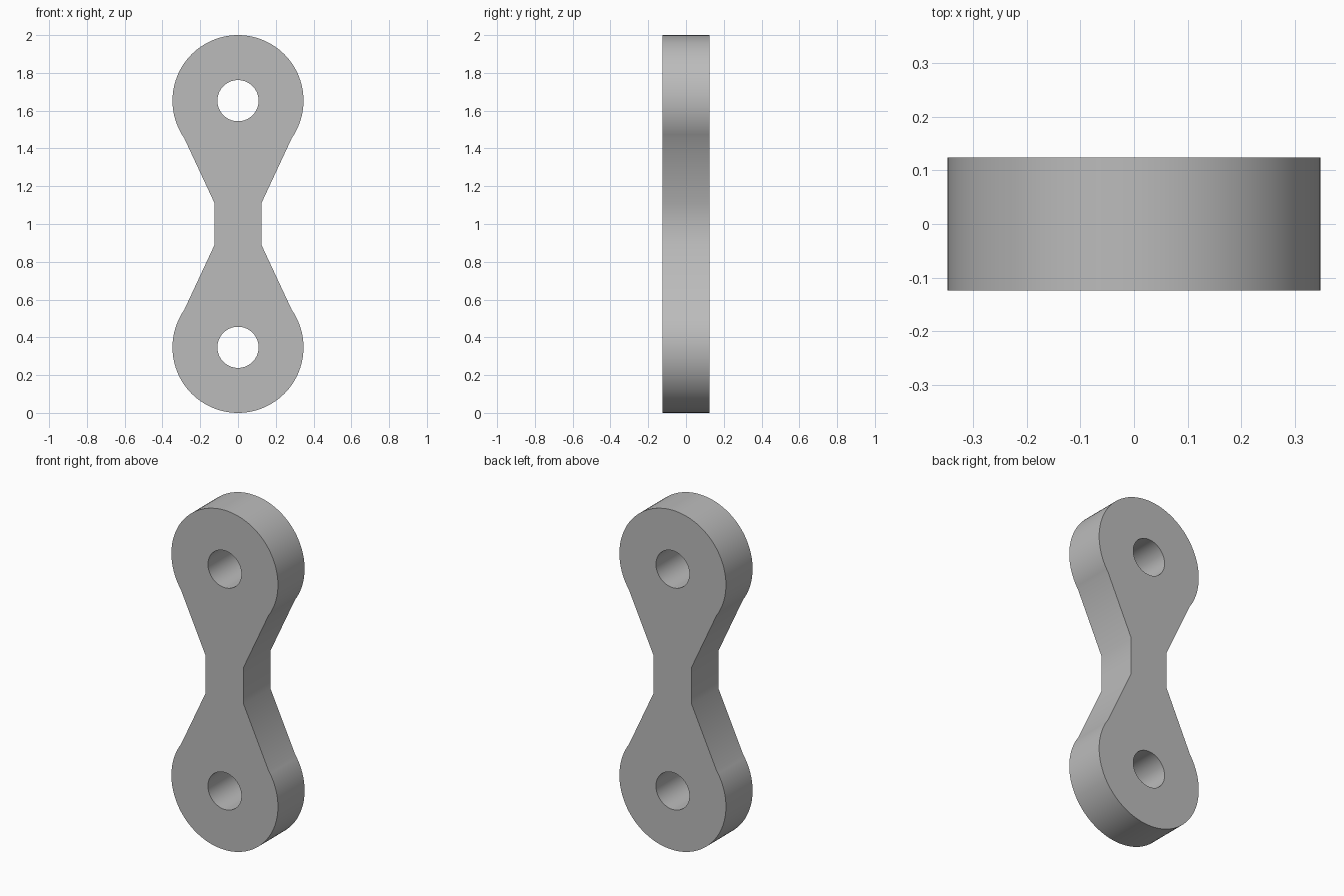
import bpy
import bmesh
from math import asin, cos, pi, sin
from mathutils import Vector

cube = bpy.data.objects.get("Cube")
if cube:
    bpy.data.objects.remove(cube, do_unlink=True)

EYE_R, HOLE_R = 0.347, 0.109     # rounded ends and their bores
TOP_Z = 2 - EYE_R                # centre of the upper eye
WAIST_X, WAIST_H = 0.124, 0.11   # half width and half height of the neck
JOIN_X = 0.285                   # where the taper meets the eye
DEPTH = 0.248


def arc(z, radius, start, end, steps):
    return [Vector((radius * cos(start + (end - start) * i / steps), -DEPTH / 2,
                    z + radius * sin(start + (end - start) * i / steps)))
            for i in range(steps + 1)]


def loop(bm, points):
    verts = [bm.verts.new(p) for p in points]
    return [bm.edges.new((a, b)) for a, b in zip(verts, verts[1:] + verts[:1])]


# Outline: upper eye, neck corner, then the same half turned around the centre
drop = asin((1 - (JOIN_X / EYE_R) ** 2) ** 0.5)
half = [Vector((WAIST_X, -DEPTH / 2, 1 + WAIST_H))]
half += arc(TOP_Z, EYE_R, -drop, pi + drop, 72)
half.append(Vector((-WAIST_X, -DEPTH / 2, 1 + WAIST_H)))
outline = half + [Vector((-p.x, p.y, 2 - p.z)) for p in half]

# Link plate with two bores, extruded front to back
bm = bmesh.new()
edges = loop(bm, outline)
for z in (TOP_Z, EYE_R):
    edges += loop(bm, arc(z, HOLE_R, 0, 2 * pi, 64)[:-1])
bmesh.ops.triangle_fill(bm, edges=edges, use_beauty=True)
result = bmesh.ops.extrude_face_region(bm, geom=bm.faces[:], use_keep_orig=True)
moved = [g for g in result["geom"] if isinstance(g, bmesh.types.BMVert)]
bmesh.ops.translate(bm, verts=moved, vec=(0, DEPTH, 0))
bmesh.ops.recalc_face_normals(bm, faces=bm.faces[:])
mesh = bpy.data.meshes.new("link_plate")
bm.to_mesh(mesh)
bm.free()

link = bpy.data.objects.new("link_plate", mesh)
bpy.context.collection.objects.link(link)

# Plain grey metal
grey = bpy.data.materials.new("grey")
grey.use_nodes = True
colour = (0.5, 0.5, 0.5, 1)
grey.diffuse_color = colour
grey.node_tree.nodes["Principled BSDF"].inputs["Base Color"].default_value = colour
mesh.materials.append(grey)

# Smooth rims, crisp front and back edges
bpy.ops.object.select_all(action="DESELECT")
link.select_set(True)
bpy.context.view_layer.objects.active = link
bpy.ops.object.shade_smooth_by_angle(angle=pi / 6)
